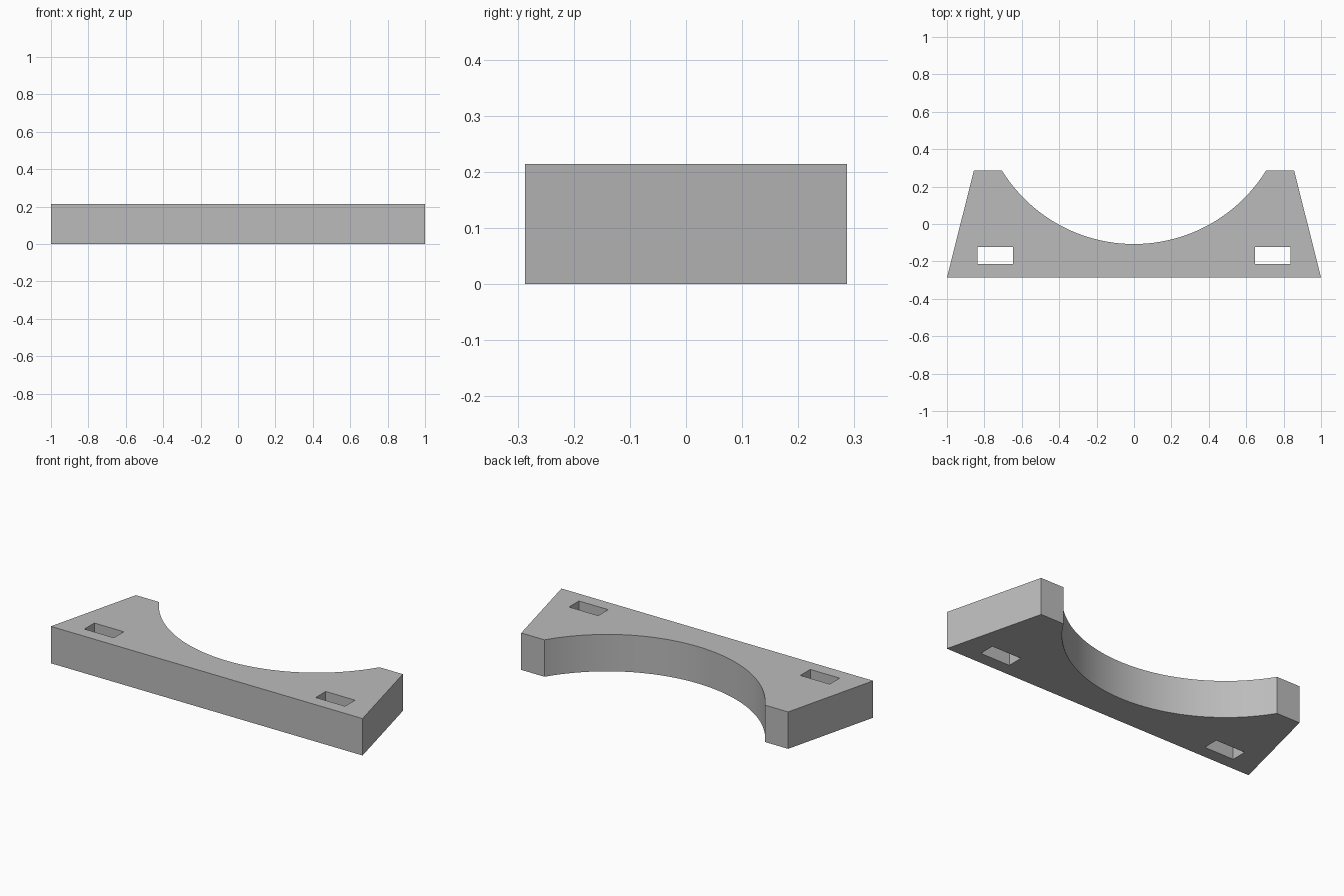
import bpy, bmesh, math

HEIGHT = 0.214
HALF_DEPTH = 0.287
ARC_RADIUS, ARC_CENTRE_Y = 0.831, 0.724
ARC_STEPS = 64

cube = bpy.data.objects.get("Cube")
if cube:
    bpy.data.objects.remove(cube, do_unlink=True)

grey = bpy.data.materials.new("plain_grey")
grey.use_nodes = True
colour = (0.5, 0.5, 0.5, 1)
grey.diffuse_color = colour
grey.node_tree.nodes["Principled BSDF"].inputs["Base Color"].default_value = colour


def prism(name, outline, bottom, top):
    """Extrude a flat outline upwards into a solid object."""
    bm = bmesh.new()
    face = bm.faces.new([bm.verts.new((x, y, bottom)) for x, y in outline])
    result = bmesh.ops.extrude_face_region(bm, geom=[face])
    verts = [v for v in result["geom"] if isinstance(v, bmesh.types.BMVert)]
    bmesh.ops.translate(bm, verts=verts, vec=(0, 0, top - bottom))
    bmesh.ops.recalc_face_normals(bm, faces=bm.faces)
    mesh = bpy.data.meshes.new(name)
    bm.to_mesh(mesh)
    bm.free()
    mesh.materials.append(grey)
    obj = bpy.data.objects.new(name, mesh)
    bpy.context.collection.objects.link(obj)
    return obj


# Tapered plate with a round cradle in its back edge
half_angle = math.acos((ARC_CENTRE_Y - HALF_DEPTH) / ARC_RADIUS)
outline = [(-0.856, HALF_DEPTH), (-1, -HALF_DEPTH), (1, -HALF_DEPTH), (0.856, HALF_DEPTH)]
for i in range(ARC_STEPS + 1):
    a = half_angle * (1 - 2 * i / ARC_STEPS)
    outline.append((ARC_RADIUS * math.sin(a), ARC_CENTRE_Y - ARC_RADIUS * math.cos(a)))
plate = prism("cradle_plate", outline, 0, HEIGHT)

# Rectangular strap slots, cut right through on both sides
for side, label in ((1, "left"), (-1, "right")):
    slot = [(side * x, y) for x, y in
            ((0.648, -0.213), (0.836, -0.213), (0.836, -0.122), (0.648, -0.122))]
    cutter = prism(label + "_slot_cutter", slot, -0.1, HEIGHT + 0.1)
    cutter.hide_render = True
    cutter.hide_set(True)
    cut = plate.modifiers.new(label + "_slot", "BOOLEAN")
    cut.operation = "DIFFERENCE"
    cut.solver = "EXACT"
    cut.object = cutter

# Apply the cuts, then remove the cutters
bpy.ops.object.select_all(action="DESELECT")
bpy.context.view_layer.objects.active = plate
plate.select_set(True)
for cut in list(plate.modifiers):
    cutter = cut.object
    bpy.ops.object.modifier_apply(modifier=cut.name)
    bpy.data.objects.remove(cutter, do_unlink=True)

# Smooth cradle wall, crisp edges elsewhere
bpy.ops.object.shade_smooth_by_angle(angle=math.radians(30))
